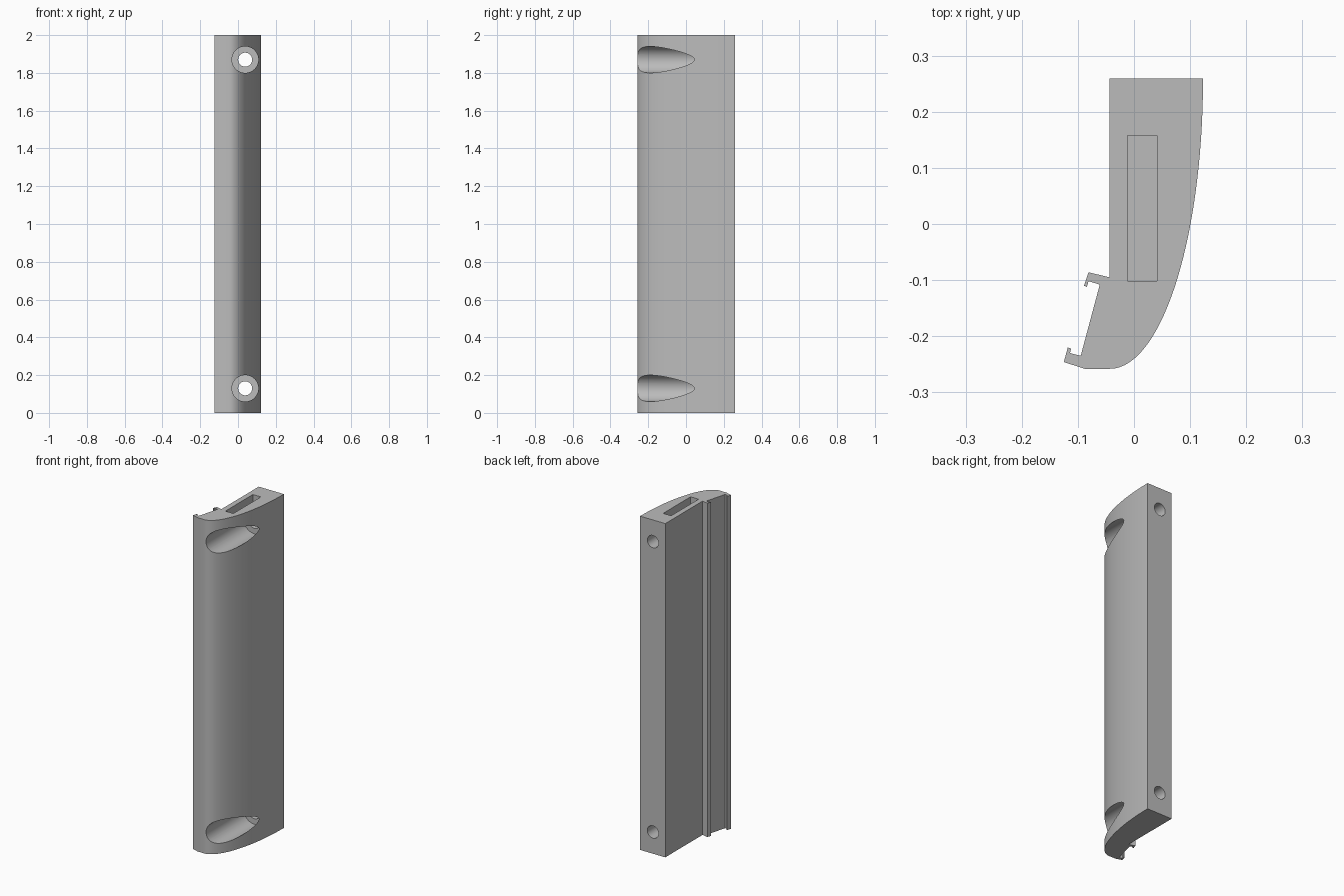
import bpy, bmesh, math

cube = bpy.data.objects.get("Cube")
if cube:
    bpy.data.objects.remove(cube, do_unlink=True)

HEIGHT = 2.0
grey = bpy.data.materials.new("light_grey")
grey.use_nodes = True
colour = (0.5, 0.5, 0.5, 1)
grey.diffuse_color = colour
grey.node_tree.nodes["Principled BSDF"].inputs["Base Color"].default_value = colour


def make_object(name, bm):
    bmesh.ops.recalc_face_normals(bm, faces=bm.faces)
    mesh = bpy.data.meshes.new(name)
    bm.to_mesh(mesh)
    bm.free()
    mesh.materials.append(grey)
    obj = bpy.data.objects.new(name, mesh)
    bpy.context.collection.objects.link(obj)
    return obj


def extrude_profile(name, points, z0, z1):
    bm = bmesh.new()
    face = bm.faces.new([bm.verts.new((x, y, z0)) for x, y in points])
    grown = bmesh.ops.extrude_face_region(bm, geom=[face])
    top = [v for v in grown["geom"] if isinstance(v, bmesh.types.BMVert)]
    bmesh.ops.translate(bm, verts=top, vec=(0, 0, z1 - z0))
    return make_object(name, bm)


def bore(name, radius, y0, y1, z):
    """Cylinder cutter running front to back."""
    bpy.ops.mesh.primitive_cylinder_add(
        vertices=64, radius=radius, depth=y1 - y0,
        location=(0.038, (y0 + y1) / 2, z), rotation=(math.pi / 2, 0, 0))
    obj = bpy.context.object
    obj.name = name
    obj.data.materials.append(grey)
    return obj


def cut(target, cutter):
    mod = target.modifiers.new("cut", "BOOLEAN")
    mod.operation = "DIFFERENCE"
    mod.solver = "EXACT"
    mod.object = cutter
    bpy.context.view_layer.objects.active = target
    bpy.ops.object.modifier_apply(modifier=mod.name)
    bpy.data.objects.remove(cutter, do_unlink=True)


# Curved outer side: a quarter ellipse from the back to the front
STEPS = 48
angles = [math.pi / 2 * i / STEPS for i in range(STEPS + 1)]
outer = [(-0.043 + 0.166 * math.cos(a), 0.259 - 0.517 * math.sin(a)) for a in angles]

# Inner side: front lip, slanted recess, rear lip, flat back
inner = [
    (-0.088, -0.258), (-0.125, -0.246), (-0.118, -0.220), (-0.112, -0.222),
    (-0.114, -0.230), (-0.095, -0.235), (-0.061, -0.108), (-0.081, -0.102),
    (-0.084, -0.112), (-0.089, -0.110), (-0.081, -0.086), (-0.044, -0.095),
    (-0.044, 0.259),
]
handle = extrude_profile("handle_body", outer + inner, 0, HEIGHT)

# Screw holes with wide counterbores, near the bottom and the top
for z in (0.13, HEIGHT - 0.13):
    cut(handle, bore("counterbore_cutter", 0.07, -0.4, 0.1, z))
    cut(handle, bore("screw_hole_cutter", 0.037, -0.4, 0.4, z))

# Blind slot in the top end
slot = [(-0.012, -0.102), (0.041, -0.102), (0.041, 0.158), (-0.012, 0.158)]
cut(handle, extrude_profile("slot_cutter", slot, HEIGHT - 0.05, HEIGHT + 0.1))

# Smooth curves, crisp edges
bpy.ops.object.select_all(action="DESELECT")
handle.select_set(True)
bpy.context.view_layer.objects.active = handle
bpy.ops.object.shade_smooth_by_angle(angle=math.radians(25))
